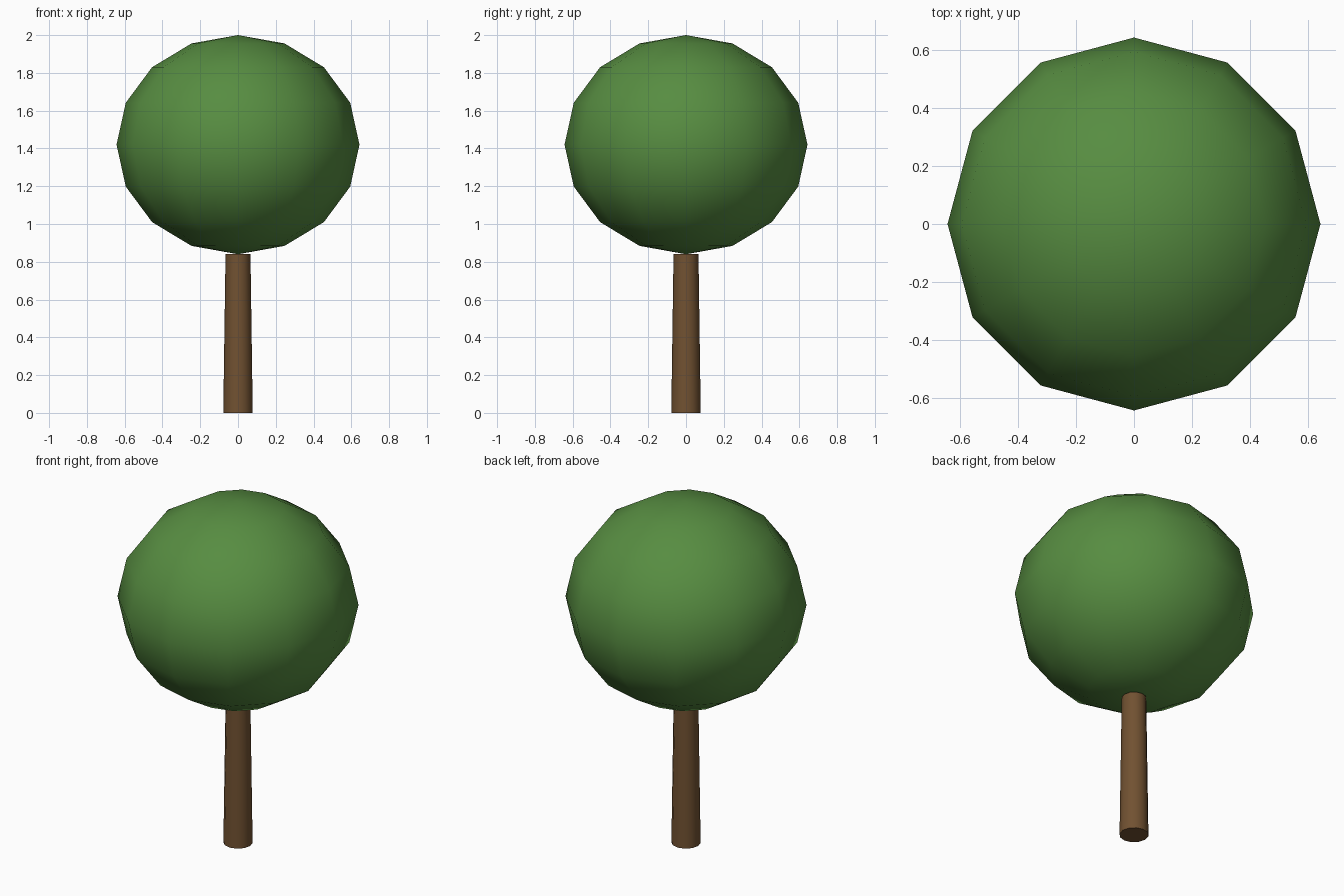
import bpy
import math

if "Cube" in bpy.data.objects:
    bpy.data.objects.remove(bpy.data.objects["Cube"])


def material(name, color):
    mat = bpy.data.materials.new(name)
    mat.diffuse_color = (*color, 1.0)
    mat.use_nodes = True
    mat.node_tree.nodes["Principled BSDF"].inputs["Base Color"].default_value = mat.diffuse_color
    return mat


def finish(name, mat, angle):
    obj = bpy.context.object
    obj.name = name
    obj.data.materials.append(mat)
    bpy.ops.object.shade_smooth_by_angle(angle=math.radians(angle))
    return obj


leaf_green = material("leaf green", (0.095, 0.265, 0.053))
bark_brown = material("bark brown", (0.165, 0.083, 0.031))

TRUNK_HEIGHT = 0.84
CROWN_RADIUS = 0.643
CROWN_HALF_HEIGHT = 0.58

# Trunk: gently tapered cylinder, smooth sides and flat ends
bpy.ops.mesh.primitive_cone_add(vertices=12, radius1=0.078, radius2=0.066,
                                depth=TRUNK_HEIGHT,
                                location=(0, 0, TRUNK_HEIGHT / 2))
finish("trunk", bark_brown, 50)

# Crown: coarse smooth-shaded sphere, slightly flattened, resting on the trunk
bpy.ops.mesh.primitive_uv_sphere_add(segments=12, ring_count=8,
                                     radius=CROWN_RADIUS,
                                     location=(0, 0, 2 - CROWN_HALF_HEIGHT))
bpy.context.object.scale.z = CROWN_HALF_HEIGHT / CROWN_RADIUS
bpy.ops.object.transform_apply(location=False, rotation=False, scale=True)
finish("crown", leaf_green, 60)
